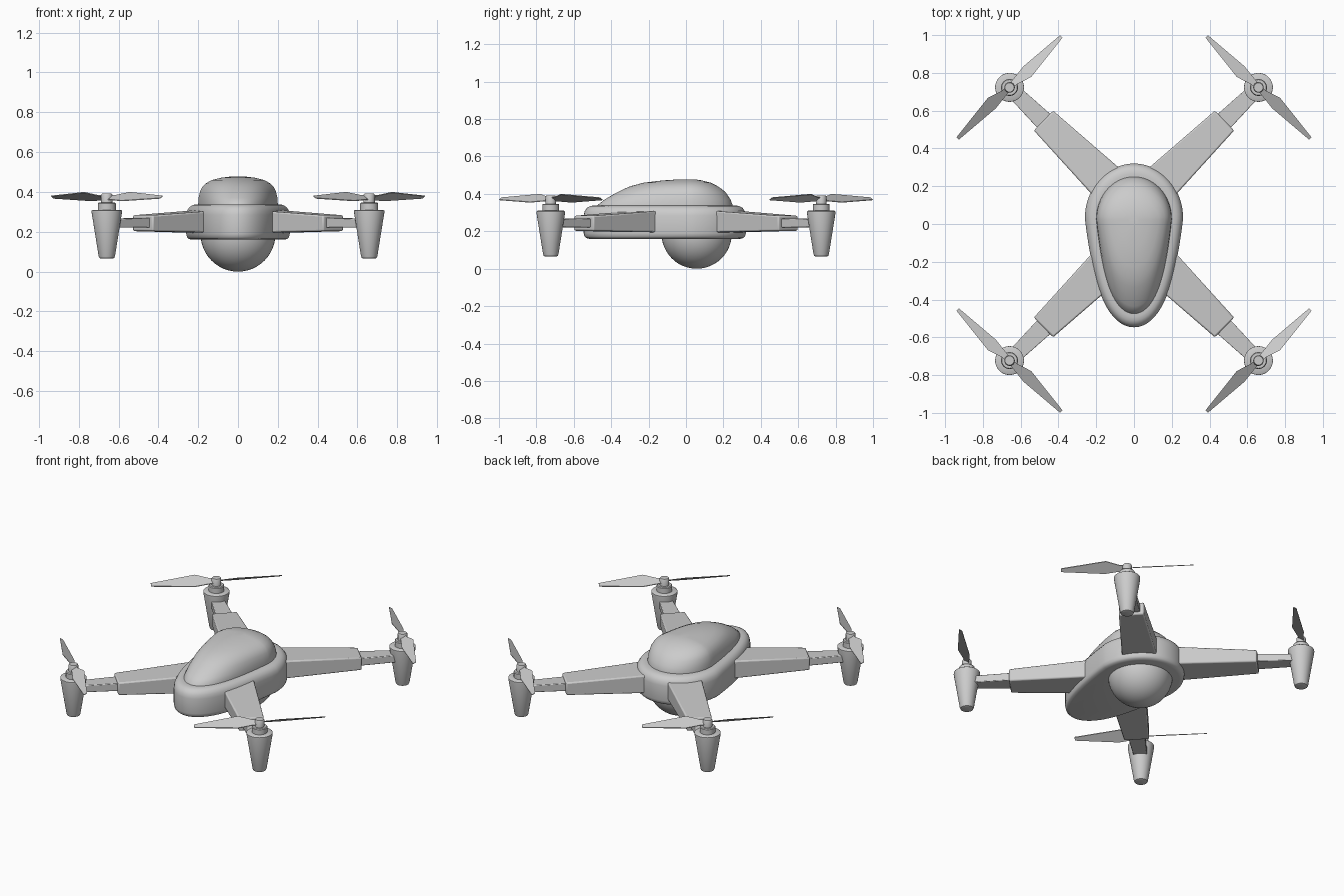
import bpy, bmesh
from math import sin, cos, tau, pi, radians
from mathutils import Vector

if "Cube" in bpy.data.objects:
    bpy.data.objects.remove(bpy.data.objects["Cube"])


def finish(name, bm, mirror=False, bevel=0, angle=35):
    bmesh.ops.recalc_face_normals(bm, faces=bm.faces)
    me = bpy.data.meshes.new(name)
    bm.to_mesh(me)
    bm.free()
    ob = bpy.data.objects.new(name, me)
    bpy.context.collection.objects.link(ob)
    bpy.ops.object.select_all(action='DESELECT')
    ob.select_set(True)
    bpy.context.view_layer.objects.active = ob
    bpy.ops.object.shade_smooth_by_angle(angle=radians(angle))
    if bevel:
        b = ob.modifiers.new("bevel", 'BEVEL')
        b.width, b.segments = bevel, 2
    if mirror:
        m = ob.modifiers.new("mirror", 'MIRROR')
        m.use_axis = (True, True, False)
        m.use_mirror_merge = False
    return ob


def loft(bm, rings):
    """Skin a stack of equal-length rings and cap both ends."""
    loops = [[bm.verts.new(p) for p in r] for r in rings]
    n = len(loops[0])
    for a, b in zip(loops, loops[1:]):
        for i in range(n):
            j = (i + 1) % n
            bm.faces.new((a[i], a[j], b[j], b[i]))
    bm.faces.new(loops[0][::-1])
    bm.faces.new(loops[-1])


def egg(a, front, back, z, yc=0.03, n=72):
    """Egg outline: half width a, nose at y=front, tail at y=back."""
    pts = []
    for i in range(n):
        t = tau * i / n
        s = sin(t)
        k = 1 - 0.25 * -s * (1 + s) if s < 0 else 1
        y = yc + s * ((back - yc) if s > 0 else (yc - front))
        pts.append((a * cos(t) * k, y, z))
    return pts


def lathe(bm, centre, profile, n=32):
    loft(bm, [[(centre.x + r * cos(tau * i / n), centre.y + r * sin(tau * i / n), z)
               for i in range(n)] for r, z in profile])


# Hull: egg outline with rounded rim
bm = bmesh.new()
hull = [(.03, .16), (.013, .164), (.004, .173), (0, .19), (0, .285), (.005, .307),
        (.017, .325), (.035, .335), (.055, .338), (.075, .338)]
loft(bm, [egg(.26 - d, -.547 + d, .32 - d, z) for d, z in hull])
finish("hull", bm)

# Canopy: squarish dome sloping to the nose
bm = bmesh.new()
dome = [(.2, -.478, .25, .32), (.2, -.475, .25, .338), (.198, -.435, .238, .37),
        (.19, -.375, .215, .405), (.179, -.335, .193, .425), (.163, -.295, .168, .442),
        (.132, -.225, .132, .46), (.082, -.125, .085, .472), (.03, -.03, .045, .478)]
loft(bm, [egg(a, f, b, z, .025) for a, f, b, z in dome])
finish("canopy", bm, angle=50)

# Camera ball under the hull
bm = bmesh.new()
bmesh.ops.create_uvsphere(bm, u_segments=48, v_segments=24, radius=.188)
bmesh.ops.translate(bm, verts=bm.verts, vec=(0, .057, .188))
finish("camera_ball", bm)

# Arms: thick inner sleeve and thin outer boom, mirrored to all corners
motor = Vector((.659, .723, 0))
root = Vector((.10, .177, 0))
axis = (motor - root).normalized()
side = Vector((-axis.y, axis.x, 0))


def arm(name, sections, bevel):
    bm = bmesh.new()
    rings = []
    for s, w, z0, z1 in sections:
        c = root + axis * s
        rings.append([c + side * (x * w / 2) + Vector((0, 0, z))
                      for x, z in ((-1, z0), (1, z0), (1, z1), (-1, z1))])
    loft(bm, rings)
    finish(name, bm, True, bevel)


arm("arm_sleeves", [(0, .21, .193, .312), (.53, .146, .203, .283)], .008)
arm("arm_booms", [(.48, .105, .22, .27), (.75, .078, .222, .266)], .004)

# Motor pods: tapered cups
bm = bmesh.new()
lathe(bm, motor, [(.03, .065), (.037, .068), (.041, .077), (.0765, .298),
                  (.076, .306), (.070, .310), (.03, .310)])
finish("motor_pods", bm, True)

# Motor necks and propeller hubs
bm = bmesh.new()
lathe(bm, motor, [(.045, .30), (.045, .342), (.041, .347)])
lathe(bm, motor, [(.028, .34), (.028, .385), (.024, .391)], 24)
finish("motor_necks", bm, True)

# Propellers: two pitched flat blades each
bm = bmesh.new()
d = Vector((-1, 1, 0)).normalized()
r = Vector((1, 1, 0)).normalized()
outline = [(0, .014), (.05, .018), (.13, .027), (.385, .006),
           (.385, -.012), (.12, -.042), (.04, -.016), (0, -.014)]
for sgn in (1, -1):
    rings = []
    for dz in (-.002, .002):
        rings.append([motor + (d * u + r * v) * sgn + Vector((0, 0, .372 - .62 * v + dz))
                      for u, v in outline])
    loft(bm, rings)
finish("propellers", bm, True)
